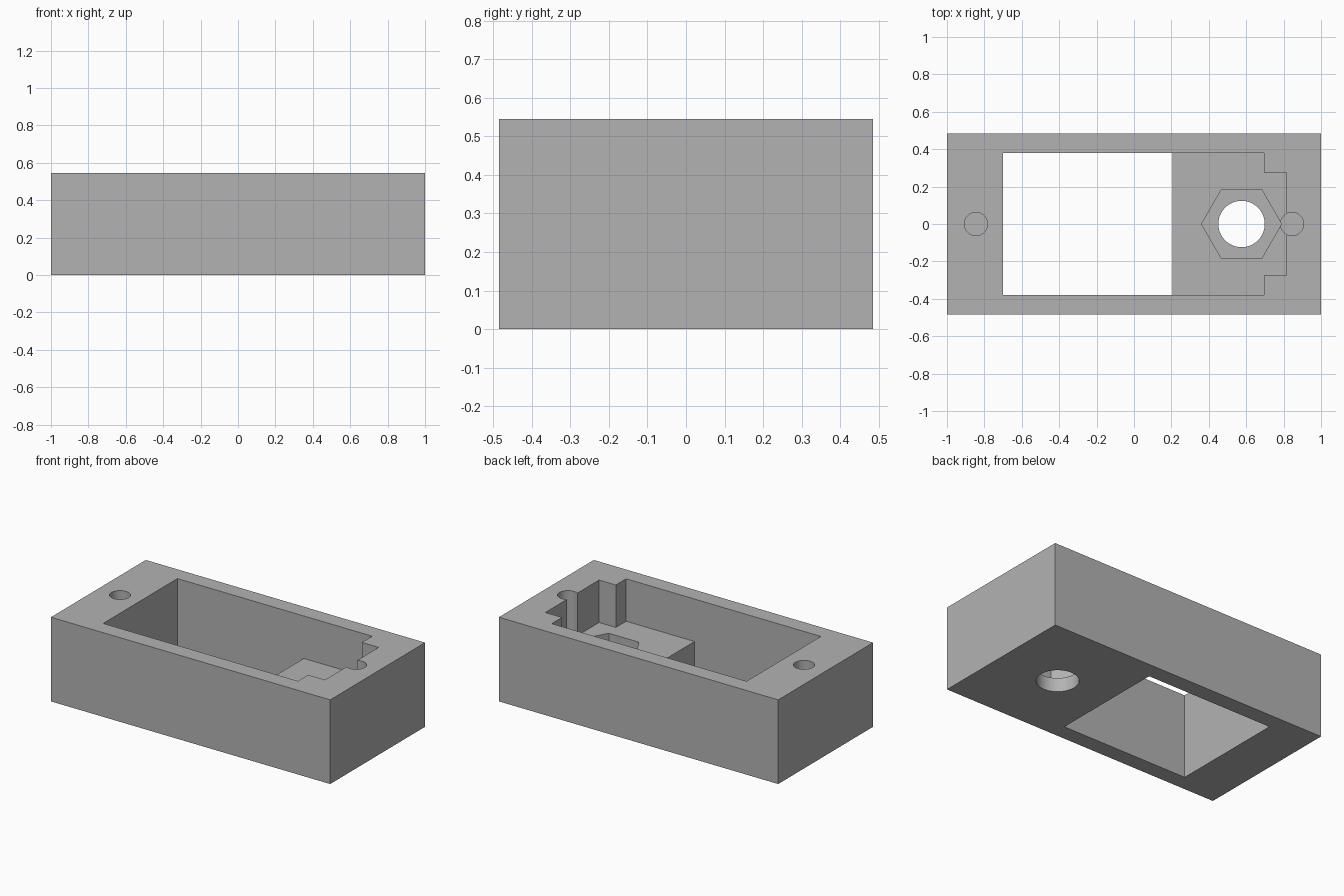
import bpy, bmesh
from math import cos, sin, tau, radians

if "Cube" in bpy.data.objects:
    bpy.data.objects.remove(bpy.data.objects["Cube"])

WIDTH, DEPTH, HEIGHT = 2.0, 0.97, 0.545
ABOVE, BELOW = HEIGHT + 0.1, -0.1
SHELF_Z, NUT_FLOOR_Z, SCREW_FLOOR_Z = 0.27, 0.09, 0.18
BOLT_X = 0.575

grey = bpy.data.materials.new("plain grey")
grey.use_nodes = True
grey.diffuse_color = (0.45, 0.45, 0.45, 1)
grey.node_tree.nodes["Principled BSDF"].inputs["Base Color"].default_value = grey.diffuse_color


def prism(name, outline, z0, z1):
    """Extrude a counter-clockwise outline from z0 up to z1."""
    bm = bmesh.new()
    base = bm.faces.new([bm.verts.new((x, y, z0)) for x, y in outline])
    top = bmesh.ops.extrude_face_region(bm, geom=[base])["geom"]
    bmesh.ops.translate(bm, vec=(0, 0, z1 - z0),
                        verts=[v for v in top if isinstance(v, bmesh.types.BMVert)])
    bmesh.ops.recalc_face_normals(bm, faces=bm.faces)
    mesh = bpy.data.meshes.new(name)
    bm.to_mesh(mesh)
    bm.free()
    mesh.materials.append(grey)
    obj = bpy.data.objects.new(name, mesh)
    bpy.context.collection.objects.link(obj)
    return obj


def rectangle(x0, x1, half_y):
    return [(x0, -half_y), (x1, -half_y), (x1, half_y), (x0, half_y)]


def polygon(cx, radius, sides):
    return [(cx + radius * cos(tau * i / sides), radius * sin(tau * i / sides))
            for i in range(sides)]


# Solid block
body = prism("housing_block", rectangle(-WIDTH / 2, WIDTH / 2, DEPTH / 2), 0, HEIGHT)

# Stepped pocket with the narrower notch at its +x end
lower_half = [(-0.70, -0.38), (0.695, -0.38), (0.695, -0.275), (0.815, -0.275)]
pocket = lower_half + [(x, -y) for x, y in reversed(lower_half)]

cutters = [
    prism("pocket_cutter", pocket, SHELF_Z, ABOVE),
    prism("window_cutter", rectangle(-0.70, 0.205, 0.38), BELOW, ABOVE),
    prism("nut_recess_cutter", polygon(BOLT_X, 0.214, 6), NUT_FLOOR_Z, SHELF_Z + 0.1),
    prism("bolt_hole_cutter", polygon(BOLT_X, 0.124, 48), BELOW, SHELF_Z),
]
# Blind screw holes at both ends
for side in (-1, 1):
    cutters.append(prism("screw_hole_cutter", polygon(side * 0.845, 0.062, 32),
                         SCREW_FLOOR_Z, ABOVE))

bpy.context.view_layer.objects.active = body
body.select_set(True)
for cutter in cutters:
    cut = body.modifiers.new(cutter.name, "BOOLEAN")
    cut.operation = "DIFFERENCE"
    cut.solver = "EXACT"
    cut.object = cutter
    bpy.ops.object.modifier_apply(modifier=cut.name)
    bpy.data.objects.remove(cutter)

# Round the hole walls, keep every other edge crisp
bpy.ops.object.shade_smooth_by_angle(angle=radians(20))
